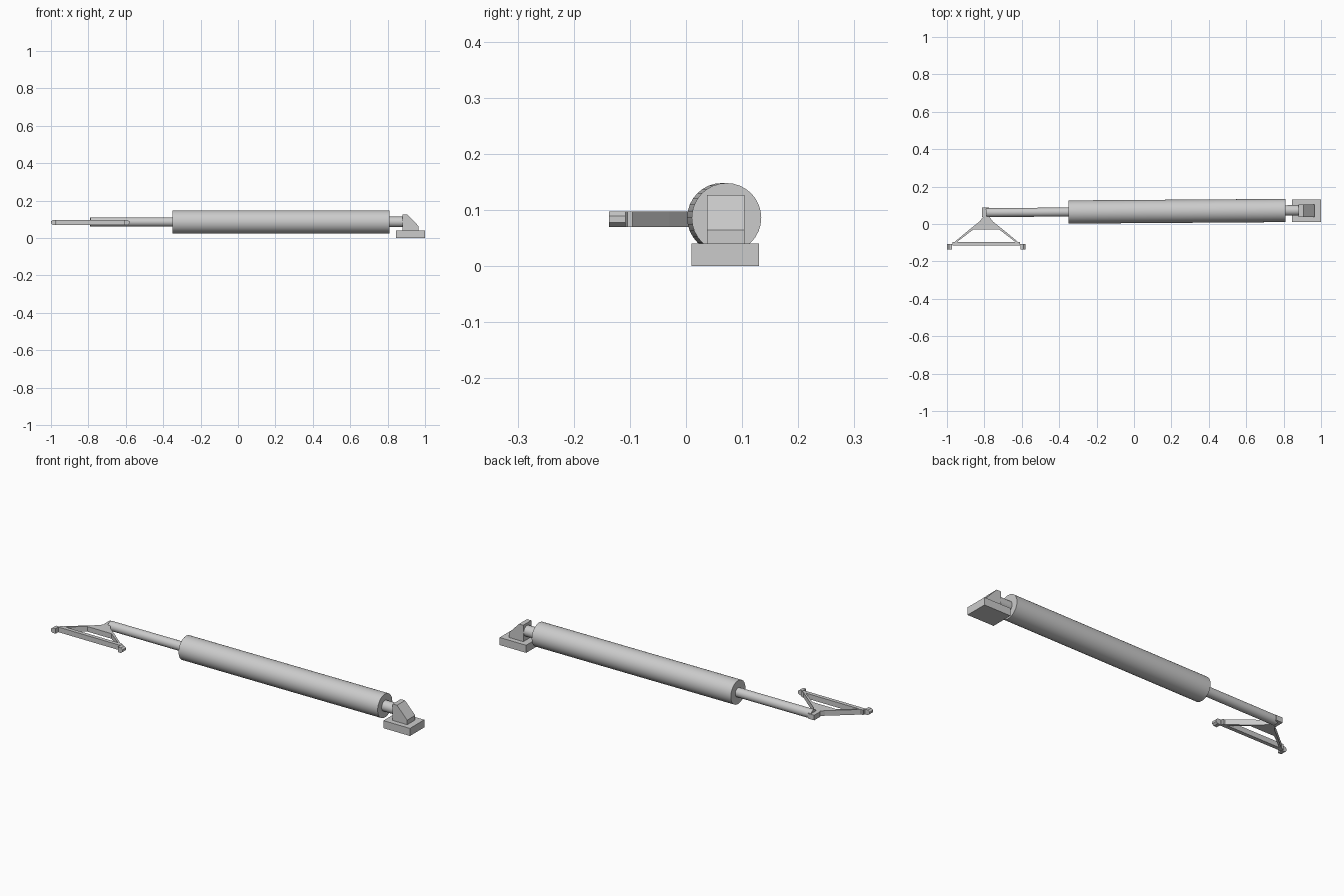
import bpy, bmesh, math
from mathutils import Vector

if "Cube" in bpy.data.objects:
    bpy.data.objects.remove(bpy.data.objects["Cube"])

grey = bpy.data.materials.new("light_grey")
grey.diffuse_color = (0.6, 0.6, 0.6, 1)
grey.use_nodes = True
grey.node_tree.nodes["Principled BSDF"].inputs["Base Color"].default_value = grey.diffuse_color


def finish(name, bm):
    bmesh.ops.recalc_face_normals(bm, faces=bm.faces)
    me = bpy.data.meshes.new(name)
    bm.to_mesh(me)
    bm.free()
    me.materials.append(grey)
    ob = bpy.data.objects.new(name, me)
    bpy.context.collection.objects.link(ob)
    return ob


def axis_y(x):
    # the strut is yawed very slightly
    return 0.0665 + 0.007 * x


def rod(name, x0, x1, r, sides=32):
    a, b = Vector((x0, axis_y(x0), 0.086)), Vector((x1, axis_y(x1), 0.086))
    bm = bmesh.new()
    bmesh.ops.create_cone(bm, cap_ends=True, segments=sides, radius1=r, radius2=r, depth=(b - a).length)
    m = (b - a).to_track_quat('Z', 'Y').to_matrix().to_4x4()
    m.translation = (a + b) / 2
    bm.transform(m)
    for f in bm.faces:
        f.smooth = len(f.verts) == 4
    for e in bm.edges:
        e.smooth = e.calc_face_angle(0) < 0.6
    return finish(name, bm)


def prism(name, pts, lo, hi, axis):
    """Extrude an outline: axis 'z' takes (x, y) points, 'y' takes (x, z)."""
    bm = bmesh.new()
    place = (lambda p, d: (p[0], p[1], d)) if axis == 'z' else (lambda p, d: (p[0], d, p[1]))
    f = bm.faces.new([bm.verts.new(place(p, lo)) for p in pts])
    ext = bmesh.ops.extrude_face_region(bm, geom=[f])
    off = Vector(place((0, 0), hi - lo))
    bmesh.ops.translate(bm, vec=off, verts=[v for v in ext['geom'] if isinstance(v, bmesh.types.BMVert)])
    return finish(name, bm)


# Strut: cylinder, piston and rear stub
rod("main_cylinder", -0.35, 0.81, 0.062)
rod("piston_rod", -0.79, -0.34, 0.024)
rod("rear_stub", 0.80, 0.90, 0.028)

# Foot plate and wedge mount
prism("foot_plate", [(0.845, 0.01), (1, 0.01), (1, 0.13), (0.845, 0.13)], 0, 0.04, 'z')
prism("wedge_mount", [(0.88, 0.035), (0.965, 0.035), (0.965, 0.064), (0.905, 0.127), (0.88, 0.127)],
      0.037, 0.104, 'y')

# Triangular bracket, lying flat
CX, Z0, Z1 = -0.79, 0.07, 0.097
prism("bracket_tab", [(CX - 0.022, 0.037), (CX + 0.015, 0.037), (CX + 0.015, 0.088), (CX - 0.022, 0.088)],
      Z0, Z1, 'z')
prism("bracket_gusset", [(CX - 0.015, 0.04), (CX + 0.015, 0.04), (CX + 0.035, 0.014), (CX + 0.09, -0.03),
                         (CX - 0.09, -0.03), (CX - 0.035, 0.014)], Z0, Z1, 'z')
prism("bracket_bar", [(CX - 0.18, -0.115), (CX + 0.18, -0.115), (CX + 0.18, -0.095), (CX - 0.18, -0.095)],
      Z0, Z1, 'z')
for side, s in (("left", -1), ("right", 1)):
    prism(side + "_bracket_leg", [(CX + s * x, y) for x, y in
          ((0.07, -0.03), (0.09, -0.03), (0.19, -0.113), (0.155, -0.095))], Z0, Z1, 'z')
    # lug with chamfered outer end
    prism(side + "_lug", [(CX + s * x, z) for x, z in
          ((0.182, Z0), (0.2, Z0), (0.21, Z0 + 0.008), (0.21, Z1 - 0.008), (0.2, Z1), (0.182, Z1))],
          -0.137, -0.108, 'y')
